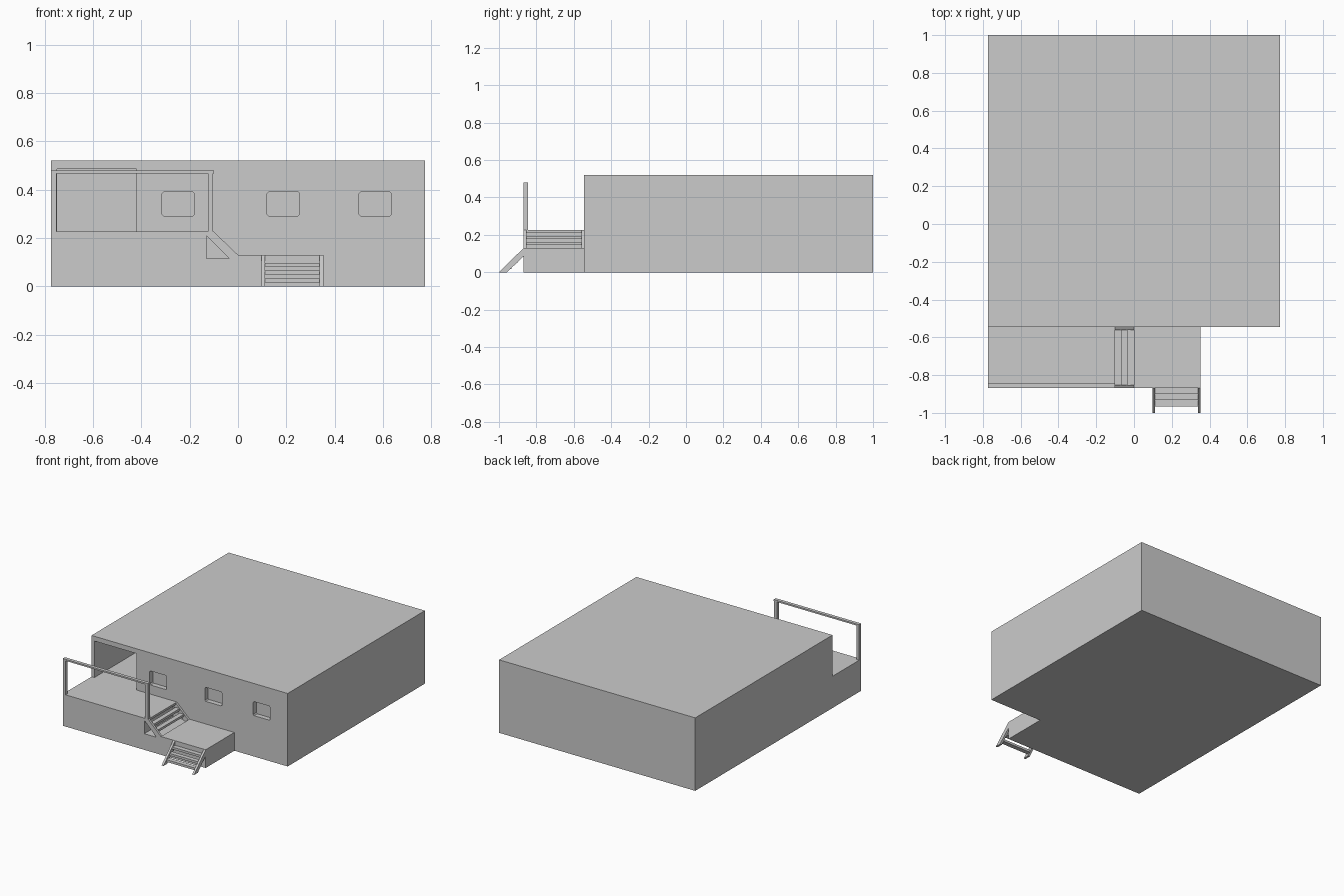
import bpy, bmesh
from mathutils import Vector

if "Cube" in bpy.data.objects:
    bpy.data.objects.remove(bpy.data.objects["Cube"])


def prism(name, pts, axis, a, b):
    """Extrude a profile from a to b. axis 'y': pts are (x, z); axis 'x': pts are (y, z)."""
    def place(p, d):
        return (p[0], d, p[1]) if axis == 'y' else (d, p[0], p[1])
    bm = bmesh.new()
    face = bm.faces.new([bm.verts.new(place(p, a)) for p in pts])
    ext = bmesh.ops.extrude_face_region(bm, geom=[face])
    moved = [v for v in ext['geom'] if isinstance(v, bmesh.types.BMVert)]
    bmesh.ops.translate(bm, verts=moved, vec=Vector(place((0, 0), b - a)))
    bmesh.ops.recalc_face_normals(bm, faces=bm.faces)
    mesh = bpy.data.meshes.new(name)
    bm.to_mesh(mesh)
    bm.free()
    obj = bpy.data.objects.new(name, mesh)
    bpy.context.collection.objects.link(obj)
    return obj


def box(name, x0, x1, y0, y1, z0, z1):
    return prism(name, [(x0, z0), (x1, z0), (x1, z1), (x0, z1)], 'y', y0, y1)


def cut(target, cutter):
    mod = target.modifiers.new("cut", 'BOOLEAN')
    mod.operation = 'DIFFERENCE'
    mod.solver = 'EXACT'
    mod.object = cutter
    bpy.context.view_layer.objects.active = target
    bpy.ops.object.modifier_apply(modifier=mod.name)
    bpy.data.objects.remove(cutter)


W = 0.773                      # half width of building
WALL, FRONT = -0.545, -0.868   # building front wall, platform front
DECK, LOW = 0.226, 0.13        # platform heights

# Building block with deep doorway and shallow window recesses
building = box("building", -W, W, WALL, 1.0, 0, 0.52)
cut(building, box("door_cutter", -0.75, -0.42, WALL - 0.1, 0.6, DECK, 0.486))
for x in (-0.247, 0.188, 0.568):
    w, h, c, zc = 0.067, 0.05, 0.007, 0.341
    corners = [(x - w + c, zc - h), (x + w - c, zc - h), (x + w, zc - h + c), (x + w, zc + h - c),
               (x + w - c, zc + h), (x - w + c, zc + h), (x - w, zc + h - c), (x - w, zc - h + c)]
    cut(building, prism("window_cutter", corners, 'y', WALL - 0.1, WALL + 0.035))

# Two-level entrance platform, with a hollow under the side stair
prism("platform", [(-W, 0), (0.353, 0), (0.353, LOW), (0, LOW), (0, 0.115), (-0.131, 0.115),
                   (-0.131, 0.211), (-0.1, 0.211), (-0.1, DECK), (-W, DECK)],
      'y', FRONT, WALL)

# Side stair between the platform levels: stringers and treads
side = [(-0.1, DECK), (0, LOW), (0, 0.115), (-0.035, 0.115), (-0.131, 0.211), (-0.1, 0.211)]
for name, y in (("front", FRONT), ("rear", WALL - 0.015)):
    prism("side_stair_stringer_" + name, side, 'y', y, y + 0.015)
for i in range(2):
    x, z = -0.1 + 0.033 * i, DECK - 0.032 * (i + 1)
    box("side_stair_tread", x, x + 0.033, FRONT + 0.015, WALL - 0.015, z - 0.016, z)

# Front stair down to the ground
slope = [(FRONT, LOW), (-1.0, 0), (-0.957, 0), (FRONT, 0.086)]
for x in (0.097, 0.338):
    prism("front_stair_stringer", slope, 'x', x, x + 0.015)
for i in range(3):
    y, z = FRONT - 0.0325 * i, LOW - 0.0325 * (i + 1)
    box("front_stair_tread", 0.112, 0.338, y - 0.0325, y, z - 0.016, z)

# Railing on the upper platform
for x in (-W, -0.125):
    box("railing_post", x, x + 0.022, FRONT, FRONT + 0.024, DECK, 0.468)
box("railing_top", -W, -0.1, FRONT, FRONT + 0.024, 0.468, 0.479)
